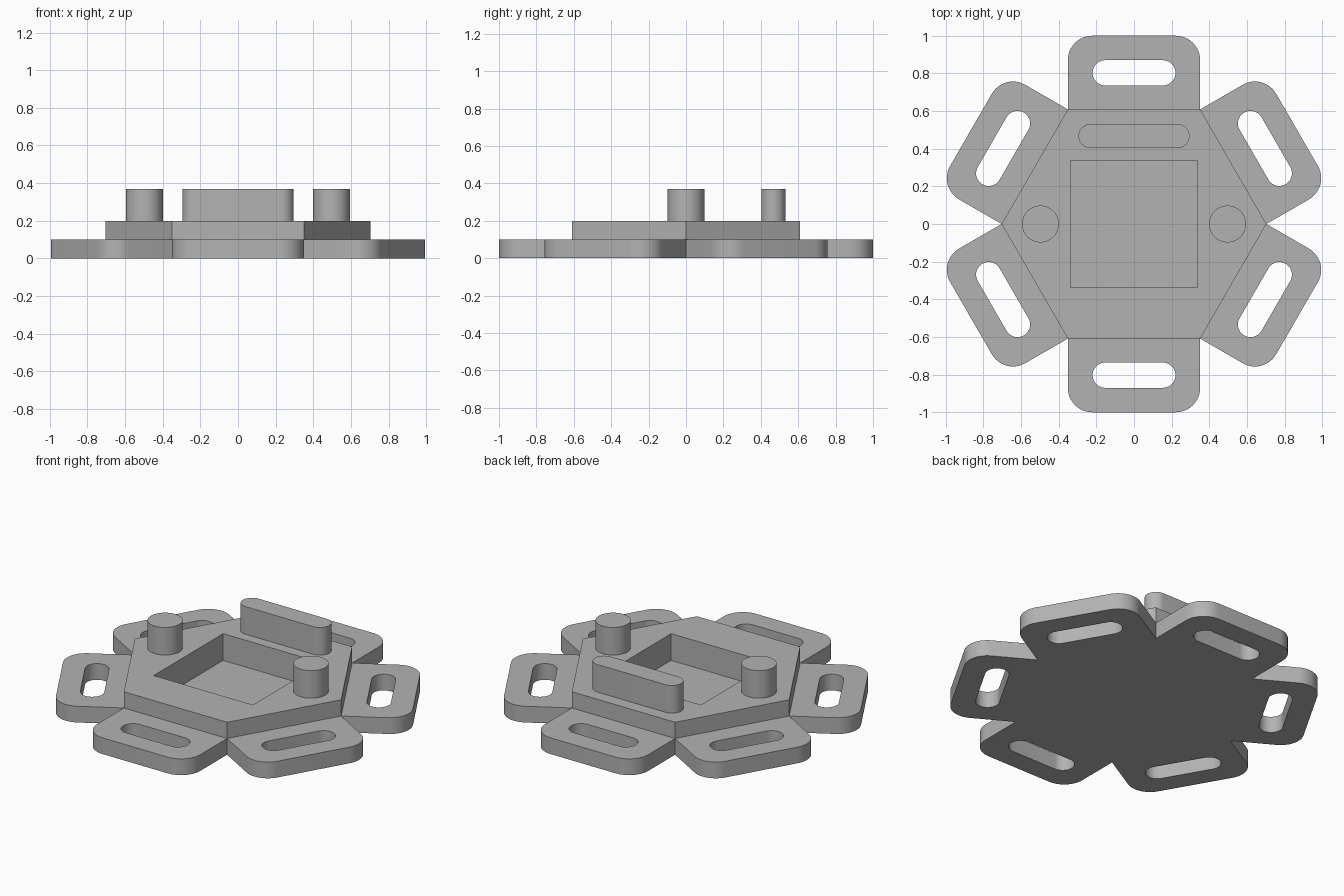
import bpy, bmesh
from math import pi, cos, sin, radians
from mathutils import Vector, Matrix

cube = bpy.data.objects.get("Cube")
if cube:
    bpy.data.objects.remove(cube, do_unlink=True)

grey = bpy.data.materials.new("plain_grey")
grey.use_nodes = True
GREY = (0.45, 0.45, 0.45, 1)
grey.diffuse_color = GREY
grey.node_tree.nodes["Principled BSDF"].inputs["Base Color"].default_value = GREY

HEX_R, HALF_W = 0.703, 0.3515
APOTHEM = HEX_R * cos(pi / 6)
PLATE_TOP, DECK_TOP, POST_TOP, POCKET_FLOOR = 0.10, 0.20, 0.37, 0.035


def arc(cx, cy, r, start, end, steps=12):
    angles = [radians(start + (end - start) * i / steps) for i in range(steps + 1)]
    return [Vector((cx + r * cos(a), cy + r * sin(a), 0)) for a in angles]


def stadium(half_len, r, cy):
    c = half_len - r
    return arc(c, cy, r, -90, 90, 20) + arc(-c, cy, r, 90, 270, 20)


def prism(name, outline, z0, z1):
    """Extrude a closed outline from z0 to z1."""
    bm = bmesh.new()
    face = bm.faces.new([bm.verts.new((p.x, p.y, z0)) for p in outline])
    new = bmesh.ops.extrude_face_region(bm, geom=[face])["geom"]
    verts = [g for g in new if isinstance(g, bmesh.types.BMVert)]
    bmesh.ops.translate(bm, verts=verts, vec=(0, 0, z1 - z0))
    bmesh.ops.recalc_face_normals(bm, faces=bm.faces)
    mesh = bpy.data.meshes.new(name)
    bm.to_mesh(mesh)
    bm.free()
    mesh.materials.append(grey)
    obj = bpy.data.objects.new(name, mesh)
    bpy.context.collection.objects.link(obj)
    return obj


def activate(obj):
    bpy.ops.object.select_all(action='DESELECT')
    obj.select_set(True)
    bpy.context.view_layer.objects.active = obj


def cut(obj, cutter):
    activate(obj)
    mod = obj.modifiers.new("cut", 'BOOLEAN')
    mod.operation, mod.solver, mod.object = 'DIFFERENCE', 'EXACT', cutter
    bpy.ops.object.modifier_apply(modifier=mod.name)


# Base plate: hexagon with a rounded tab on each side
R = 0.13
tab = [Vector((HALF_W, APOTHEM, 0))]
tab += arc(HALF_W - R, 1 - R, R, 0, 90) + arc(R - HALF_W, 1 - R, R, 90, 180)
turns = [Matrix.Rotation(k * pi / 3, 3, 'Z') for k in range(6)]
base_plate = prism("base_plate", [m @ p for m in turns for p in tab], 0, PLATE_TOP)

# Raised hexagonal deck
deck = prism("hexagon_deck", arc(0, 0, HEX_R, 0, 300, 5), PLATE_TOP, DECK_TOP)

# Strap slots through the tabs
cutters = []
for m in turns:
    slot = [m @ p for p in stadium(0.22, 0.067, 0.803)]
    cutters.append(prism("slot_cutter", slot, -0.1, 0.3))
    cut(base_plate, cutters[-1])

# Square pocket through the deck and into the plate
pocket = prism("pocket_cutter", arc(0, 0, 0.338 * 2 ** 0.5, 45, 315, 3), POCKET_FLOOR, 0.5)
cutters.append(pocket)
cut(base_plate, pocket)
cut(deck, pocket)
for c in cutters:
    bpy.data.objects.remove(c, do_unlink=True)

# Round posts and the rear bar
parts = [base_plate, deck]
for side, x in (("left", 0.497), ("right", -0.497)):
    circle = arc(x, 0, 0.098, 0, 360, 40)[:-1]
    parts.append(prism(side + "_post", circle, DECK_TOP, POST_TOP))
parts.append(prism("rear_bar", stadium(0.295, 0.064, 0.467), DECK_TOP, POST_TOP))

for obj in parts:
    activate(obj)
    bpy.ops.object.shade_smooth_by_angle(angle=radians(30))
